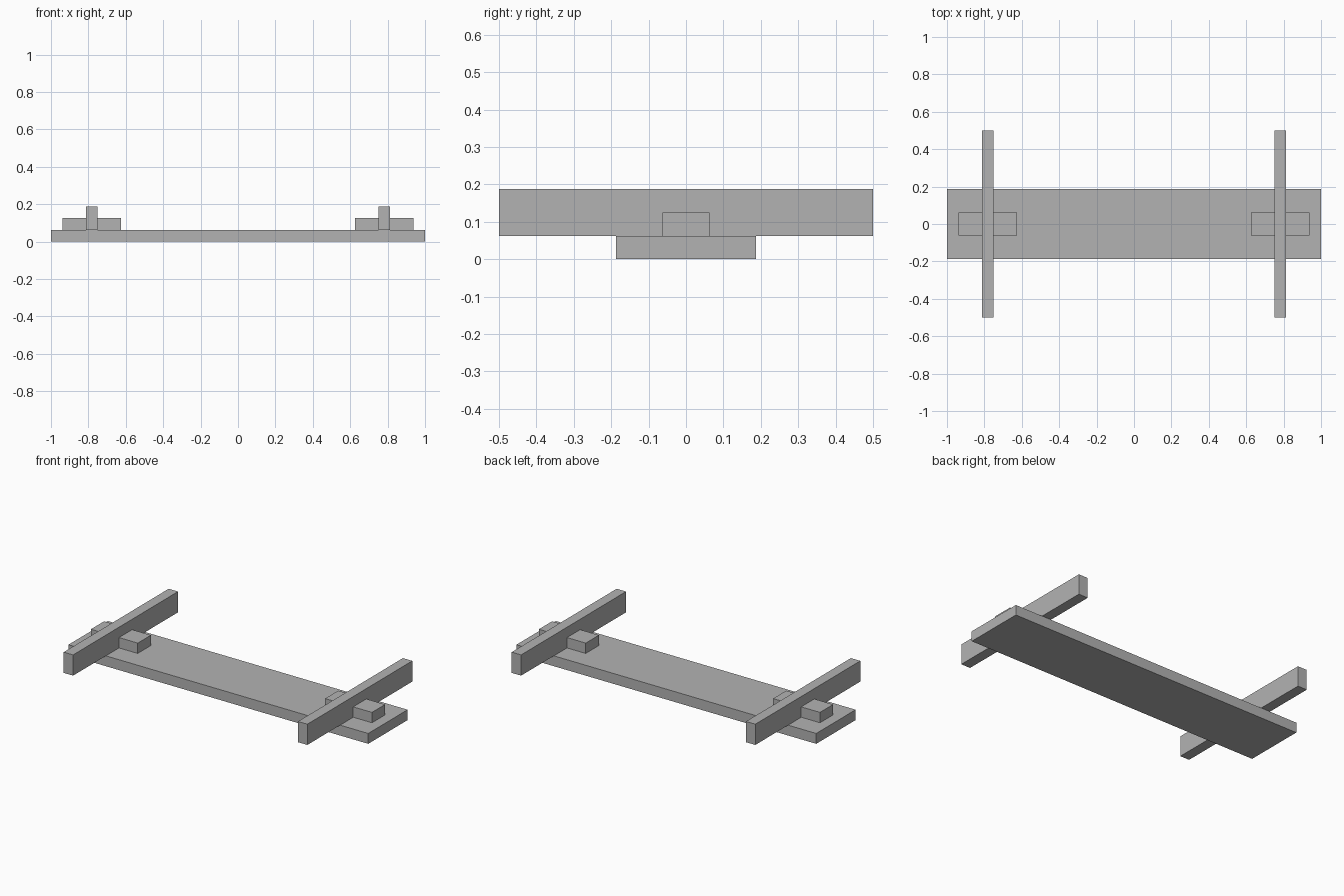
import bpy

# Remove the default object
if "Cube" in bpy.data.objects:
    bpy.data.objects.remove(bpy.data.objects["Cube"], do_unlink=True)

UNIT = 1 / 16  # every part is sized on this module

# Single plain grey
grey = bpy.data.materials.new("plain_grey")
grey.use_nodes = True
colour = (0.45, 0.45, 0.45, 1)
grey.diffuse_color = colour
grey.node_tree.nodes["Principled BSDF"].inputs["Base Color"].default_value = colour


def box(name, x, base, size):
    """Box centred on (x, 0) that rests on height base; all in modules."""
    bpy.ops.mesh.primitive_cube_add(
        size=1, location=(x * UNIT, 0, (base + size[2] / 2) * UNIT))
    ob = bpy.context.object
    ob.name = name
    ob.scale = [s * UNIT for s in size]
    bpy.ops.object.transform_apply(location=False, rotation=False, scale=True)
    ob.data.materials.append(grey)
    return ob


# Long flat board
box("board", 0, 0, (32, 6, 1))

# Upright crossbar at each end, held by a low block on both of its sides
for side, sign in (("left", 1), ("right", -1)):
    centre = 12.5 * sign
    box(side + "_crossbar", centre, 1, (1, 16, 2))
    for place, offset in (("outer", 1.5), ("inner", -1.5)):
        box(side + "_" + place + "_block", centre + offset * sign, 1, (2, 2, 1))
